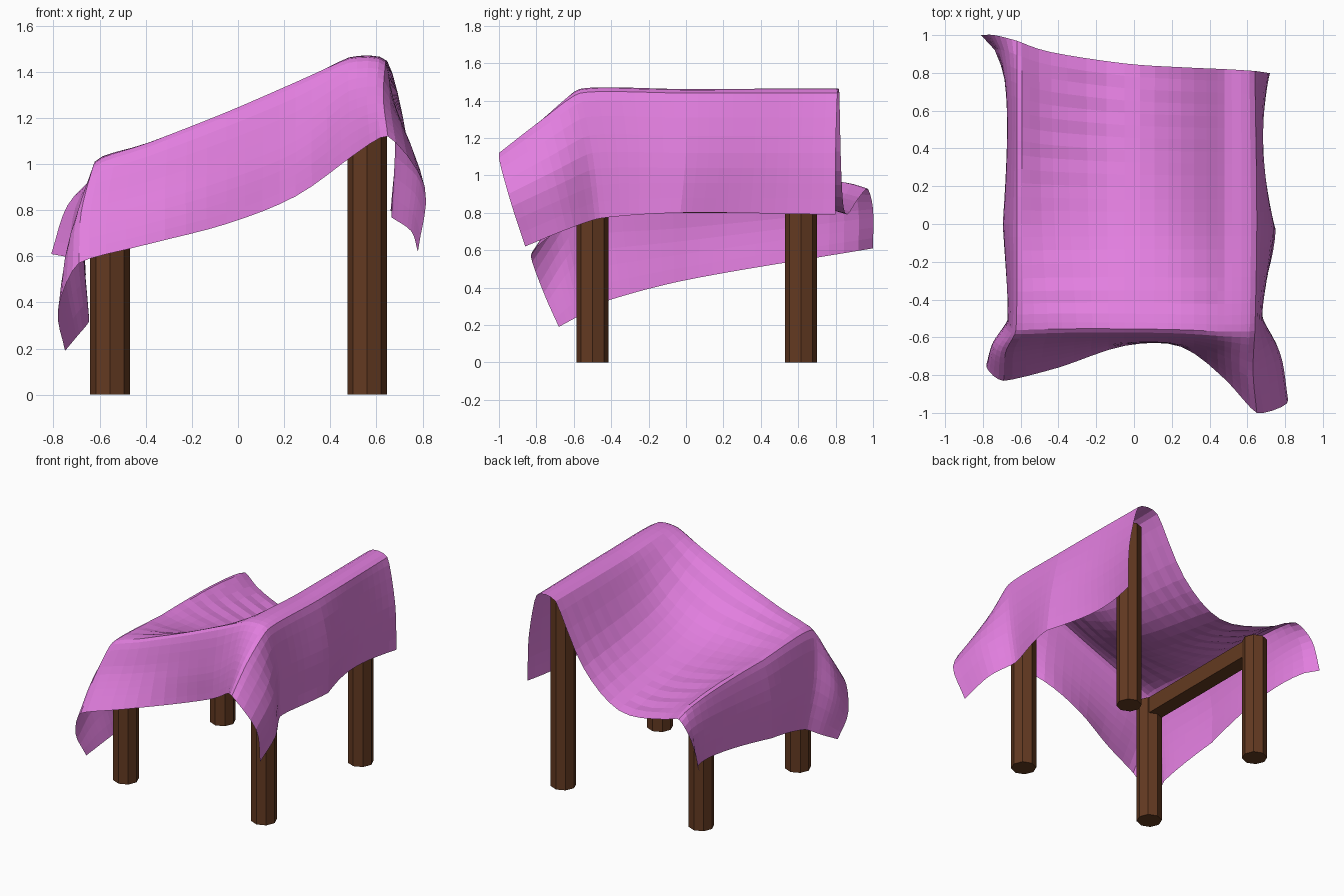
import bpy, math
from mathutils import Vector

if "Cube" in bpy.data.objects:
    bpy.data.objects.remove(bpy.data.objects["Cube"])


def material(name, rgb):
    m = bpy.data.materials.new(name)
    m.diffuse_color = (*rgb, 1)
    m.use_nodes = True
    m.node_tree.nodes["Principled BSDF"].inputs["Base Color"].default_value = m.diffuse_color
    return m


pink = material("orchid_cloth", (0.76, 0.21, 0.74))
brown = material("dark_wood", (0.125, 0.042, 0.015))


# Wooden frame: four eight-sided posts and a rail along each side
def post(name, x, y, height):
    bpy.ops.mesh.primitive_cylinder_add(vertices=8, radius=0.086, depth=height,
                                        location=(x, y, height / 2))
    bpy.context.object.name = name
    bpy.context.object.data.materials.append(brown)


def rail(name, x, top):
    bpy.ops.mesh.primitive_cube_add(size=1, location=(x, 0.06, top - 0.06))
    ob = bpy.context.object
    ob.name = name
    ob.scale = (0.11, 1.115, 0.12)
    ob.data.materials.append(brown)


for side, x, top in (("left", -0.555, 0.92), ("right", 0.56, 1.39)):
    post(side + "_front_post", x, -0.5, top)
    post(side + "_back_post", x, 0.615, top)
    rail(side + "_rail", x, top)

# Cloth guide curves, each running from the left hem over both rails to the right hem
back_edge = [(-.81, 1, .61), (-.74, 1, .82), (-.62, .97, .93), (-.44, .91, .86), (-.05, .85, .80),
             (.25, .83, 1.02), (.48, .82, 1.44), (.64, .81, 1.44), (.71, .8, 1.12), (.72, .8, .79)]
middle = [(-.69, 0, .44), (-.69, 0, .72), (-.62, 0, .99), (-.42, 0, .97), (-.05, 0, .97),
          (.25, 0, 1.13), (.48, 0, 1.44), (.65, 0, 1.44), (.73, 0, 1.12), (.75, -.03, .80)]
front_ridge = [(-.645, -.45, .32), (-.67, -.52, .68), (-.625, -.56, 1.0), (-.38, -.555, 1.095), (-.05, -.555, 1.225),
               (.25, -.56, 1.355), (.48, -.57, 1.455), (.64, -.565, 1.44), (.68, -.5, 1.12), (.665, -.46, .77)]
front_drop = [(-.70, -.57, .25), (-.75, -.64, .56), (-.68, -.68, .79), (-.4, -.65, .87), (-.05, -.62, .98),
              (.25, -.63, 1.10), (.48, -.70, 1.27), (.63, -.78, 1.29), (.77, -.71, 1.02), (.75, -.64, .71)]
front_hem = [(-.75, -.68, .19), (-.78, -.76, .37), (-.69, -.83, .57), (-.4, -.76, .65), (-.05, -.645, .74),
             (.25, -.65, .86), (.49, -.83, 1.03), (.65, -1, 1.12), (.81, -.95, .9), (.78, -.86, .62)]


def spline(points, knots, steps, firm=()):
    """Smooth curve through the points, steps[i] pieces in span i, tighter bends at firm points."""
    p = [Vector(q) for q in points]
    n = len(p)
    tan = []
    for i in range(n):
        a, b = max(i - 1, 0), min(i + 1, n - 1)
        tan.append((p[b] - p[a]) / (knots[b] - knots[a]) * (0.55 if i in firm else 1))
    out = []
    for i in range(n - 1):
        h = knots[i + 1] - knots[i]
        for k in range(steps[i]):
            s = k / steps[i]
            out.append(p[i] * (2 * s**3 - 3 * s**2 + 1) + tan[i] * h * (s**3 - 2 * s**2 + s)
                       + p[i + 1] * (3 * s**2 - 2 * s**3) + tan[i + 1] * h * (s**3 - s**2))
    out.append(p[-1])
    return out


# Loft the cloth: smooth across each guide, then from back to front
guides = [spline(g, range(10), [4] * 9, (2, 6, 7))
          for g in (back_edge, middle, front_ridge, front_drop, front_hem)]
columns = [spline(c, [0, .85, 1.4, 1.65, 1.9], [13, 9, 5, 5], (2,)) for c in zip(*guides)]
nu, nv = len(columns), len(columns[0])
verts = []
for i, column in enumerate(columns):
    u = 9 * i / (nu - 1)
    for j, co in enumerate(column):
        co = co.copy()
        if j < 13:  # hanging sides pull in between the back posts, left rail holds the cloth up
            s = j / 13
            early = math.sin(math.pi * s ** 0.6)
            co.x += 0.1 * early * max(0, 1 - u / 2)
            co.x -= 0.08 * math.sin(math.pi * s) * max(0, (u - 7) / 2)
            co.z += 0.04 * early * max(0, 1 - abs(u - 2.3) / 1.2)
        if 2 < u < 6 and j < 21:  # fine ripples across the sagging seat
            co.z += 0.006 * math.sin(math.pi * (u - 2) / 4) * math.sin(co.y * 2 * math.pi / 0.13)
        verts.append(co)
faces = [(i * nv + j, (i + 1) * nv + j, (i + 1) * nv + j + 1, i * nv + j + 1)
         for i in range(nu - 1) for j in range(nv - 1)]
mesh = bpy.data.meshes.new("draped_cloth")
mesh.from_pydata(verts, [], faces)
mesh.update()
# make sure the outside of the cloth faces up
if sum(p.normal.z * p.area for p in mesh.polygons) < 0:
    mesh.flip_normals()
mesh.materials.append(pink)
cloth = bpy.data.objects.new("draped_cloth", mesh)
bpy.context.collection.objects.link(cloth)
